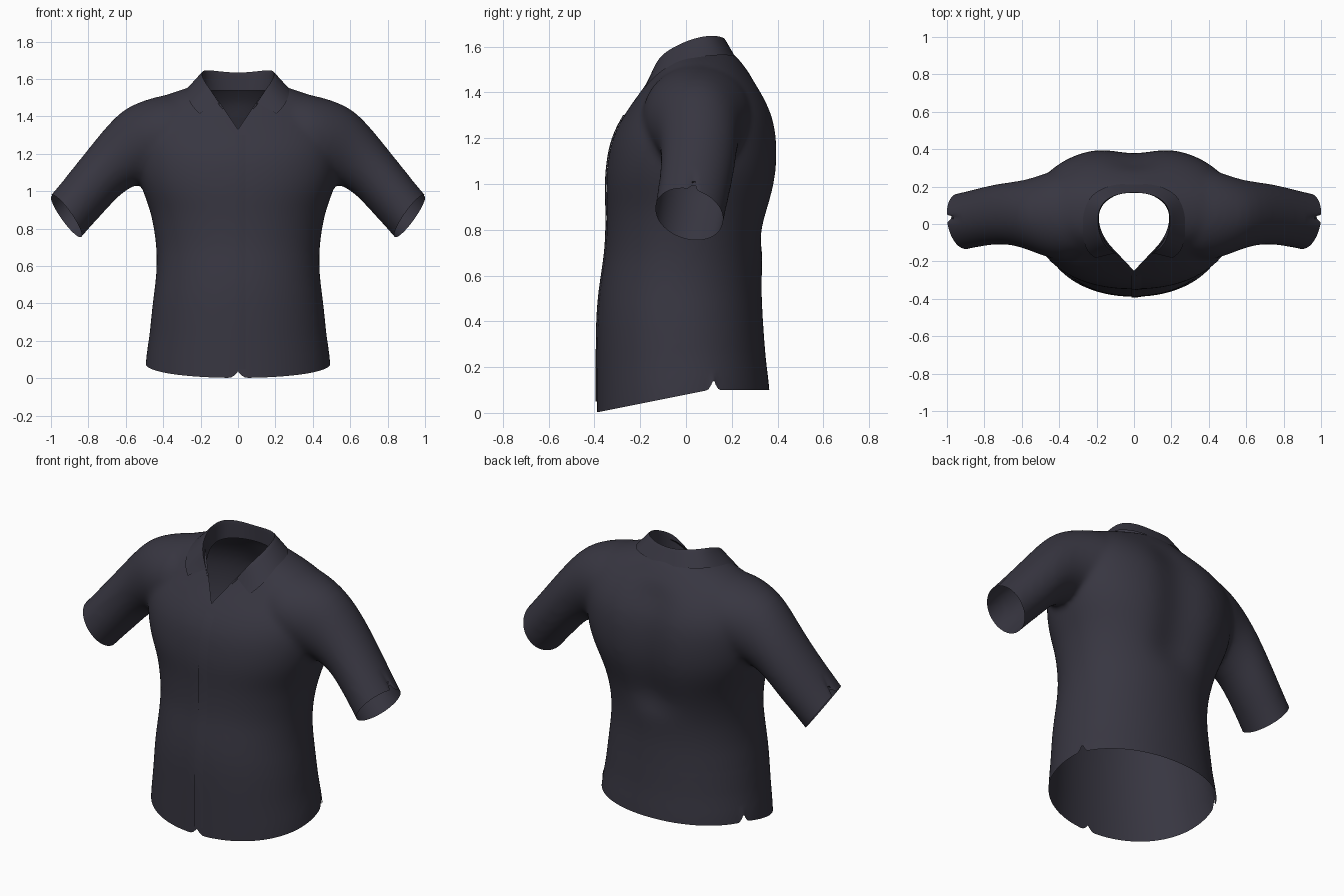
import bpy, bmesh, math
from mathutils import Vector
from mathutils.bvhtree import BVHTree

if "Cube" in bpy.data.objects:
    bpy.data.objects.remove(bpy.data.objects["Cube"])

cloth = bpy.data.materials.new("dark_slate_cloth")
cloth.diffuse_color = (0.039, 0.037, 0.053, 1)
cloth.use_nodes = True
cloth.node_tree.nodes["Principled BSDF"].inputs["Base Color"].default_value = cloth.diffuse_color


def make_object(name, bm):
    bmesh.ops.recalc_face_normals(bm, faces=bm.faces)
    mesh = bpy.data.meshes.new(name)
    bm.to_mesh(mesh)
    bm.free()
    mesh.materials.append(cloth)
    ob = bpy.data.objects.new(name, mesh)
    bpy.context.collection.objects.link(ob)
    return ob


def loft(bm, rings):
    """Skin closed rings and cap both ends."""
    rows = [[bm.verts.new(p) for p in r] for r in rings]
    n = len(rows[0])
    for a, b in zip(rows, rows[1:]):
        for i in range(n):
            j = (i + 1) % n
            bm.faces.new((a[i], a[j], b[j], b[i]))
    bm.faces.new(rows[0])
    bm.faces.new(rows[-1])


def mirror(ob):
    m = ob.modifiers.new("mirror", 'MIRROR')
    m.merge_threshold = 0.002


def smooth(ob, angle=50):
    bpy.ops.object.select_all(action='DESELECT')
    bpy.context.view_layer.objects.active = ob
    ob.select_set(True)
    bpy.ops.object.shade_smooth_by_angle(angle=math.radians(angle))


# Torso sections: height, half width, front y, back y, squareness
torso = [(-.2, .50, -.39, .375, 2.1), (-.06, .50, -.39, .37, 2.1), (.08, .49, -.39, .36, 2.1),
         (.2, .472, -.39, .347, 2.1), (.4, .46, -.39, .338, 2.1), (.52, .44, -.38, .33, 2.1),
         (.62, .435, -.365, .332, 2.1), (.7, .437, -.352, .338, 2.1),
         (.8, .45, -.347, .355, 2.15), (.9, .47, -.347, .385, 2.2),
         (1.0, .51, -.352, .41, 2.3), (1.1, .54, -.344, .42, 2.3), (1.2, .55, -.325, .417, 2.3),
         (1.3, .55, -.275, .40, 2.3), (1.4, .52, -.20, .35, 2.2), (1.47, .48, -.155, .29, 2.1),
         (1.52, .38, -.125, .25, 2), (1.56, .25, -.10, .22, 2), (1.60, .12, -.05, .17, 2)]
# Sleeve sections: top x, z, bottom x, z, front y, back y
sleeve = [(.22, 1.545, .25, 1.10, -.18, .29), (.40, 1.517, .38, 1.08, -.20, .30),
          (.52, 1.483, .47, 1.06, -.17, .265),
          (.62, 1.437, .54, 1.035, -.132, .235), (.71, 1.34, .62, .995, -.11, .225),
          (.80, 1.228, .70, .905, -.11, .212), (.91, 1.09, .78, .82, -.125, .188),
          (1.0, .98, .84, .75, -.142, .168), (1.07, .90, .91, .67, -.15, .155),
          (1.12, .84, .96, .61, -.15, .15)]


def spow(v, e):
    return math.copysign(abs(v) ** e, v)


def torso_ring(z, w, f, b, power, n=48):
    ring = []
    for i in range(n):
        a = 2 * math.pi * i / n
        x = w * spow(math.cos(a), 2 / power)
        y = (f + b) / 2 + (b - f) / 2 * spow(math.sin(a), 2 / power)
        if math.sin(a) > 0 and .75 < z < 1.45:      # hollow along the spine
            y -= .045 * math.exp(-(x / .13) ** 2)
        ring.append((x, y, z))
    return ring


def sleeve_ring(tx, tz, bx, bz, f, b, side, n=32):
    ring = []
    for i in range(n):
        a = 2 * math.pi * i / n
        s, c = (1 + math.sin(a)) / 2, math.cos(a)
        ring.append((side * (bx + (tx - bx) * s),
                     (f + b) / 2 + (b - f) / 2 * c, bz + (tz - bz) * s))
    return ring


# Solid blank: torso and sleeves fused and softened
bm = bmesh.new()
loft(bm, [torso_ring(*t) for t in torso])
for side in (1, -1):
    loft(bm, [sleeve_ring(*s, side) for s in sleeve])
blank = make_object("shirt_blank", bm)
blank.modifiers.new("round", 'SUBSURF').levels = 1
fuse = blank.modifiers.new("fuse", 'REMESH')
fuse.mode, fuse.voxel_size = 'VOXEL', .015
soften = blank.modifiers.new("soften", 'SMOOTH')
soften.factor, soften.iterations = .5, 16
deps = bpy.context.evaluated_depsgraph_get()
bm = bmesh.new()
bm.from_mesh(blank.evaluated_get(deps).to_mesh())
bpy.data.objects.remove(blank)


def cut(co, no, clear, keep=lambda c: True):
    faces = [f for f in bm.faces if keep(f.calc_center_median())]
    geom = list({v for f in faces for v in f.verts}) + \
        list({e for f in faces for e in f.edges}) + faces
    bmesh.ops.bisect_plane(bm, geom=geom, plane_co=co, plane_no=no,
                           clear_outer=clear, dist=1e-5)


# Open the hem and cuff, keep one half
cuff_co, cuff_no = Vector((.92, .03, .865)), Vector((.81, -.2, -.59)).normalized()
cut((0, 0, 0), (-1, 0, 0), True)
cut((0, 0, 0), (0, 0, -1), True)
cut(cuff_co, cuff_no, True, lambda c: c.x > .58 and c.z > .5)

# Neck opening with a V at the front
neck = [(0, -.25), (.17, -.07), (.20, .02), (.19, .10), (.11, .175), (0, .19)]
planes = []
for (ax, ay), (bx, by) in zip(neck, neck[1:]):
    co, no = Vector((ax, ay, 0)), Vector((by - ay, ax - bx, 0)).normalized()
    planes.append((co, no))
    cut(co, no, False, lambda c: c.z > 1.2 and c.x < .32)
hole = [f for f in bm.faces if f.calc_center_median().z > 1.2 and
        all((f.calc_center_median() - co).dot(no) < 0 for co, no in planes)]
bmesh.ops.delete(bm, geom=hole, context='FACES')


def notch(d, width, height):
    return height * max(0, 1 - abs(d) / width) ** 2


# Shape the hem curve, its slits and the cuff slit
for v in bm.verts:
    x, y, z = v.co
    if z < .4 and x < .6:
        v.co.z += min(.1, .1 + .2 * (y - .1)) * (1 - z / .4)
        if z < .12:
            lift = notch(y - .12, .03, .05) if x > .3 else 0
            if y < 0:
                lift += notch(x, .05, .035)
            v.co.z += lift * (1 - z / .12)
    d = (cuff_co - v.co).dot(cuff_no)
    if x > .8 and z > .9 and d < .12:
        v.co -= cuff_no * notch(y - .03, .025, .06) * (1 - d / .12)
for v in bm.verts:
    if abs(v.co.x) < .002:
        v.co.x = 0
tree = BVHTree.FromBMesh(bm)
shirt = make_object("shirt_body", bm)
mirror(shirt)
smooth(shirt)

# Button placket: thin strip laid over the centre front
bm = bmesh.new()
rows = []
for k in range(50):
    z = .05 + 1.25 * k / 49
    row = []
    for x, lift in ((-.014, .006), (.012, .005), (.04, .001)):
        hit = tree.ray_cast(Vector((abs(x) + .001, -1, z)), Vector((0, 1, 0)))[0]
        if hit and hit.y < 0:
            row.append((x, hit.y - lift, z))
    if len(row) == 3:
        rows.append([bm.verts.new(p) for p in row])
for a, b in zip(rows, rows[1:]):
    for i in range(2):
        bm.faces.new((a[i], a[i + 1], b[i + 1], b[i]))
smooth(make_object("front_placket", bm))

# Collar: inner stand, folded top edge, outer fall (half, from back to front)
stand = [(0, .175, 1.54), (.10, .16, 1.54), (.18, .10, 1.54), (.195, .02, 1.52),
         (.165, -.07, 1.47), (.10, -.15, 1.42), (.05, -.20, 1.385)]
fold = [(0, .17, 1.635), (.10, .16, 1.645), (.178, .11, 1.655), (.195, .03, 1.64),
        (.187, -.05, 1.605), (.155, -.12, 1.56), (.10, -.155, 1.475)]
fall = [(0, .218, 1.55), (.13, .212, 1.56), (.24, .155, 1.565), (.275, .05, 1.555),
        (.277, -.05, 1.535), (.258, -.145, 1.465), (.205, -.182, 1.415)]
bm = bmesh.new()
crease = bm.edges.layers.float.new("crease_edge")
rows = [[bm.verts.new(p) for p in r] for r in (stand, fold, fall)]
for a, b in zip(rows, rows[1:]):
    for i in range(len(a) - 1):
        bm.faces.new((a[i], a[i + 1], b[i + 1], b[i]))
for a, b in zip(rows[1], rows[1][1:]):
    bm.edges.get((a, b))[crease] = .8
collar = make_object("collar", bm)
mirror(collar)
sub = collar.modifiers.new("round", 'SUBSURF')
sub.levels = sub.render_levels = 3
sub.boundary_smooth = 'PRESERVE_CORNERS'
smooth(collar)
